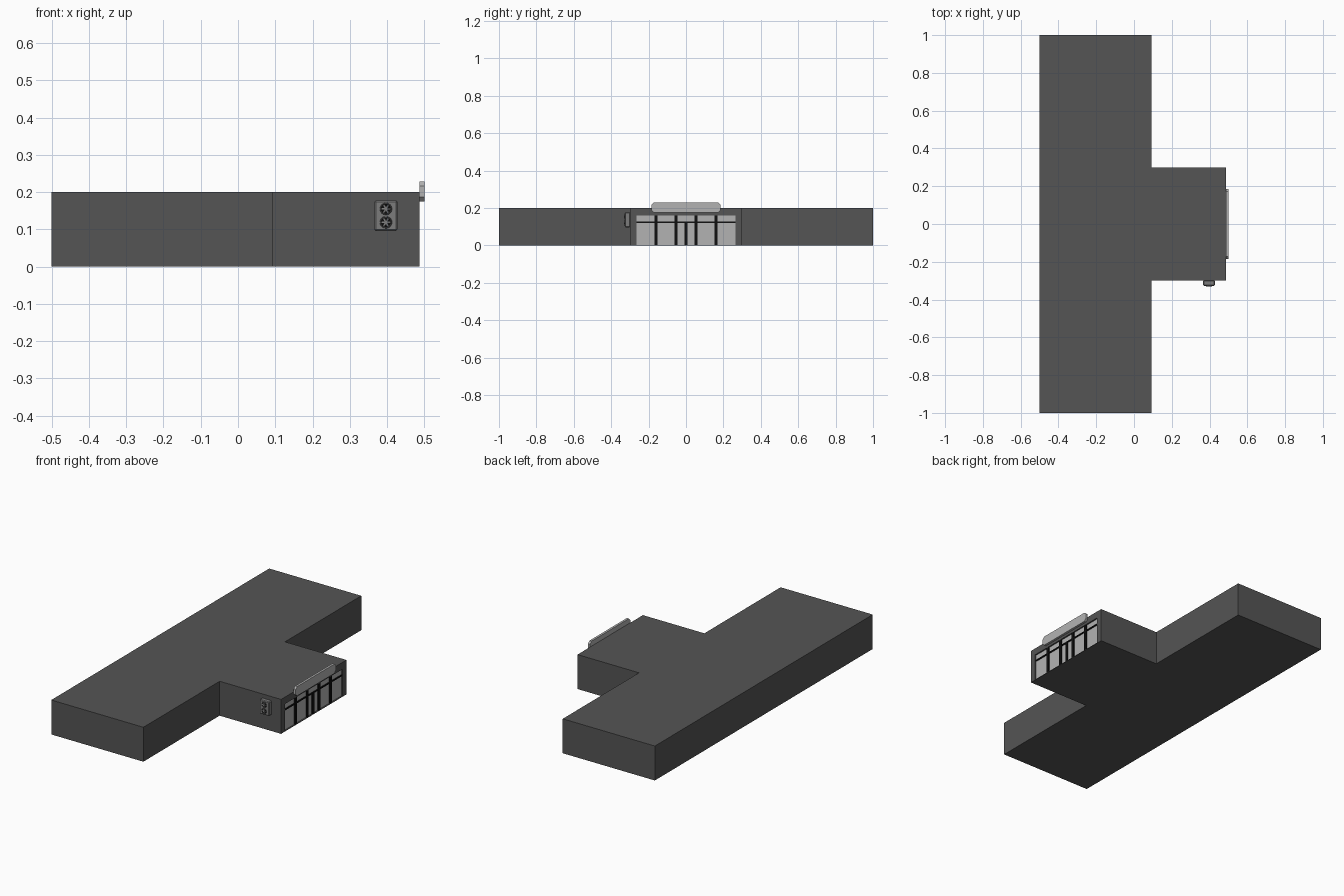
import bpy, bmesh, math
from mathutils import Matrix, Vector

if "Cube" in bpy.data.objects:
    bpy.data.objects.remove(bpy.data.objects["Cube"])


def material(name, v):
    m = bpy.data.materials.new(name)
    m.diffuse_color = (v, v, v, 1)
    m.use_nodes = True
    m.node_tree.nodes["Principled BSDF"].inputs["Base Color"].default_value = m.diffuse_color
    return m


DARK = material("dark_wall", 0.09)
BLACK = material("black_frame", 0.005)
GLASS = material("pale_glass", 0.45)
METAL = material("grey_metal", 0.2)


def finish(name, bm, mat):
    bmesh.ops.recalc_face_normals(bm, faces=bm.faces)
    me = bpy.data.meshes.new(name)
    bm.to_mesh(me)
    bm.free()
    me.materials.append(mat)
    ob = bpy.data.objects.new(name, me)
    bpy.context.collection.objects.link(ob)
    return ob


def box(name, x, y, z, mat):
    bm = bmesh.new()
    mid = [sum(r) / 2 for r in (x, y, z)]
    size = [r[1] - r[0] for r in (x, y, z)]
    bmesh.ops.create_cube(bm, size=1, matrix=Matrix.Translation(mid) @ Matrix.Diagonal((*size, 1)))
    return finish(name, bm, mat)


def prism(name, points, offset, mat):
    """Extrude a closed outline along an offset."""
    bm = bmesh.new()
    face = bm.faces.new([bm.verts.new(p) for p in points])
    ext = bmesh.ops.extrude_face_region(bm, geom=[face])
    bmesh.ops.translate(bm, vec=offset, verts=[v for v in ext["geom"] if isinstance(v, bmesh.types.BMVert)])
    return finish(name, bm, mat)


# T-shaped building shell with a shallow shopfront recess
XW, XF, TOP = 0.092, 0.487, 0.2
half = [(-0.5, 1), (XW, 1), (XW, 0.3), (XF, 0.3)]
outline = half + [(x, -y) for x, y in reversed(half)]
shell = prism("building_shell", [(x, y, 0) for x, y in outline], (0, 0, TOP), DARK)
cutter = box("shopfront_cutter", (XF - 0.012, XF + 0.05), (-0.265, 0.265), (0.003, 0.16), DARK)
cutter.hide_render = True
cutter.hide_viewport = True
cut = shell.modifiers.new("shopfront_recess", "BOOLEAN")
cut.object = cutter
cut.solver = "EXACT"

# Glazing and its mullions
box("shop_glass", (XF - 0.014, XF - 0.008), (-0.265, 0.265), (0.003, 0.16), GLASS)
for i, y in enumerate((-0.16, -0.054, 0, 0.054, 0.16)):
    top = 0.124 if y == 0 else 0.16
    box(f"mullion_{i}", (XF - 0.01, XF - 0.001), (y - 0.008, y + 0.008), (0.003, top), BLACK)
box("transom", (XF - 0.01, XF - 0.002), (-0.265, 0.265), (0.12, 0.127), BLACK)

# Sign board with clipped corners, left blank
w, z0, z1, c = 0.184, 0.175, 0.229, 0.012
side = [(w - c, z0), (w, z0 + c), (w, z1 - c), (w - c, z1)]
board = side + [(-y, z) for y, z in reversed(side)]
prism("sign_board", [(XF, y, z) for y, z in board], (0.013, 0, 0), METAL).data.materials[0] = GLASS

# Wall-mounted cooling unit with bevelled front
AX, AZ, AY = 0.397, 0.137, -0.327
unit = box("cooling_unit", (AX - 0.031, AX + 0.031), (AY, -0.299), (0.096, 0.178), METAL)
bev = unit.modifiers.new("soft_edges", "BEVEL")
bev.width = 0.004
bev.segments = 1


def disc(name, r, y0, y1, z, mat, sides=20):
    pts = [(AX + r * math.cos(a), y0, z + r * math.sin(a))
           for a in (2 * math.pi * k / sides for k in range(sides))]
    return prism(name, pts, (0, y1 - y0, 0), mat)


# Two fans: dark well, rim, blades and hub
for i, z in enumerate((0.155, 0.119)):
    disc(f"fan_{i}_well", 0.014, AY + 0.002, AY - 0.001, z, BLACK)
    bpy.ops.mesh.primitive_torus_add(major_radius=0.0145, minor_radius=0.0018, major_segments=24,
                                     minor_segments=6, location=(AX, AY - 0.001, z),
                                     rotation=(math.pi / 2, 0, 0))
    rim = bpy.context.object
    rim.name = f"fan_{i}_rim"
    rim.data.materials.append(DARK)
    disc(f"fan_{i}_hub", 0.0045, AY, AY - 0.004, z, METAL, 12)
    bm = bmesh.new()
    for k in range(6):
        turn = (Matrix.Translation((AX, AY - 0.002, z)) @ Matrix.Rotation(k * math.pi / 3, 4, "Y")
                @ Matrix.Translation((0.008, 0, 0)) @ Matrix.Rotation(0.3, 4, "X")
                @ Matrix.Diagonal((0.009, 0.001, 0.004, 1)))
        bmesh.ops.create_cube(bm, size=1, matrix=turn)
    finish(f"fan_{i}_blades", bm, METAL)
